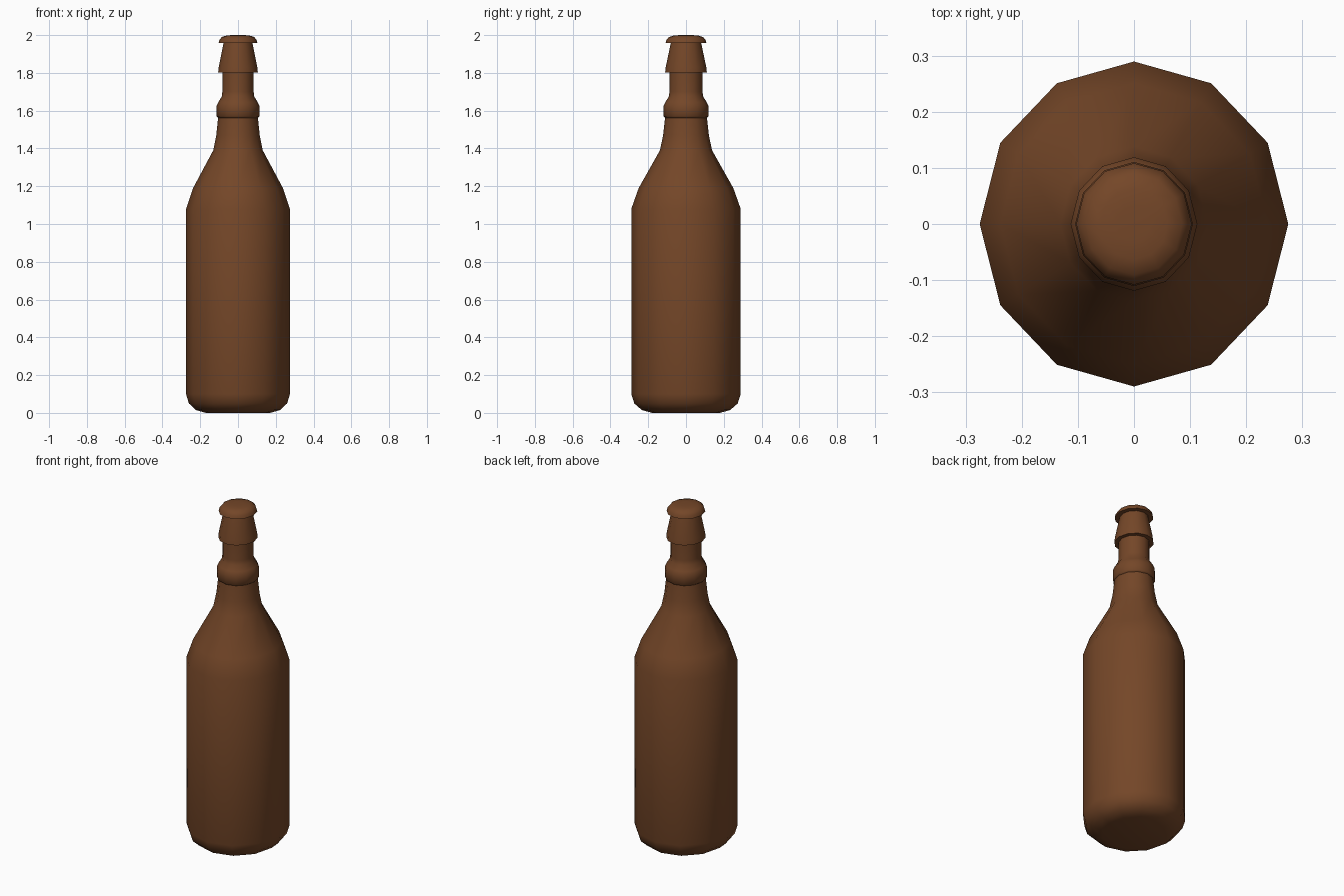
import bpy
import math

cube = bpy.data.objects.get("Cube")
if cube:
    bpy.data.objects.remove(cube, do_unlink=True)

SIDES = 12
DEPTH = 1.053  # slightly deeper than wide

brown = bpy.data.materials.new("brown glass")
brown.use_nodes = True
colour = (0.175, 0.062, 0.021, 1)
brown.diffuse_color = colour
brown.node_tree.nodes["Principled BSDF"].inputs["Base Color"].default_value = colour


def lathe(name, profile, angle=50):
    """Revolve (radius, height) points into a closed solid."""
    verts = []
    for r, z in profile:
        for i in range(SIDES):
            a = math.tau * i / SIDES
            verts.append((r * math.cos(a), DEPTH * r * math.sin(a), z))
    faces = [tuple(reversed(range(SIDES)))]
    for k in range(len(profile) - 1):
        low, high = k * SIDES, (k + 1) * SIDES
        for i in range(SIDES):
            j = (i + 1) % SIDES
            faces.append((low + i, low + j, high + j, high + i))
    faces.append(tuple(range(len(verts) - SIDES, len(verts))))
    mesh = bpy.data.meshes.new(name)
    mesh.from_pydata(verts, [], faces)
    mesh.materials.append(brown)
    obj = bpy.data.objects.new(name, mesh)
    bpy.context.collection.objects.link(obj)
    bpy.ops.object.select_all(action="DESELECT")
    obj.select_set(True)
    bpy.context.view_layer.objects.active = obj
    bpy.ops.object.shade_smooth_by_angle(angle=math.radians(angle))
    return obj


# Body with rounded base, shoulder and tapering neck
lathe("bottle_body", [(0.17, 0), (0.222, 0.015), (0.26, 0.05), (0.275, 0.1),
                      (0.275, 1.08), (0.238, 1.19), (0.131, 1.39),
                      (0.115, 1.47), (0.105, 1.565)])

# Rounded collar running into the upper neck
lathe("neck_collar", [(0.103, 1.56), (0.113, 1.57), (0.113, 1.625),
                      (0.104, 1.645), (0.086, 1.675), (0.083, 1.70),
                      (0.082, 1.81)])

# Flared foil sleeve below the cap
lathe("neck_sleeve", [(0.105, 1.802), (0.102, 1.83), (0.079, 1.945), (0.075, 1.965)], 40)

# Domed cap
lathe("cap", [(0.103, 1.958), (0.098, 1.975), (0.086, 1.99), (0.06, 1.998), (0.03, 2.0)])
